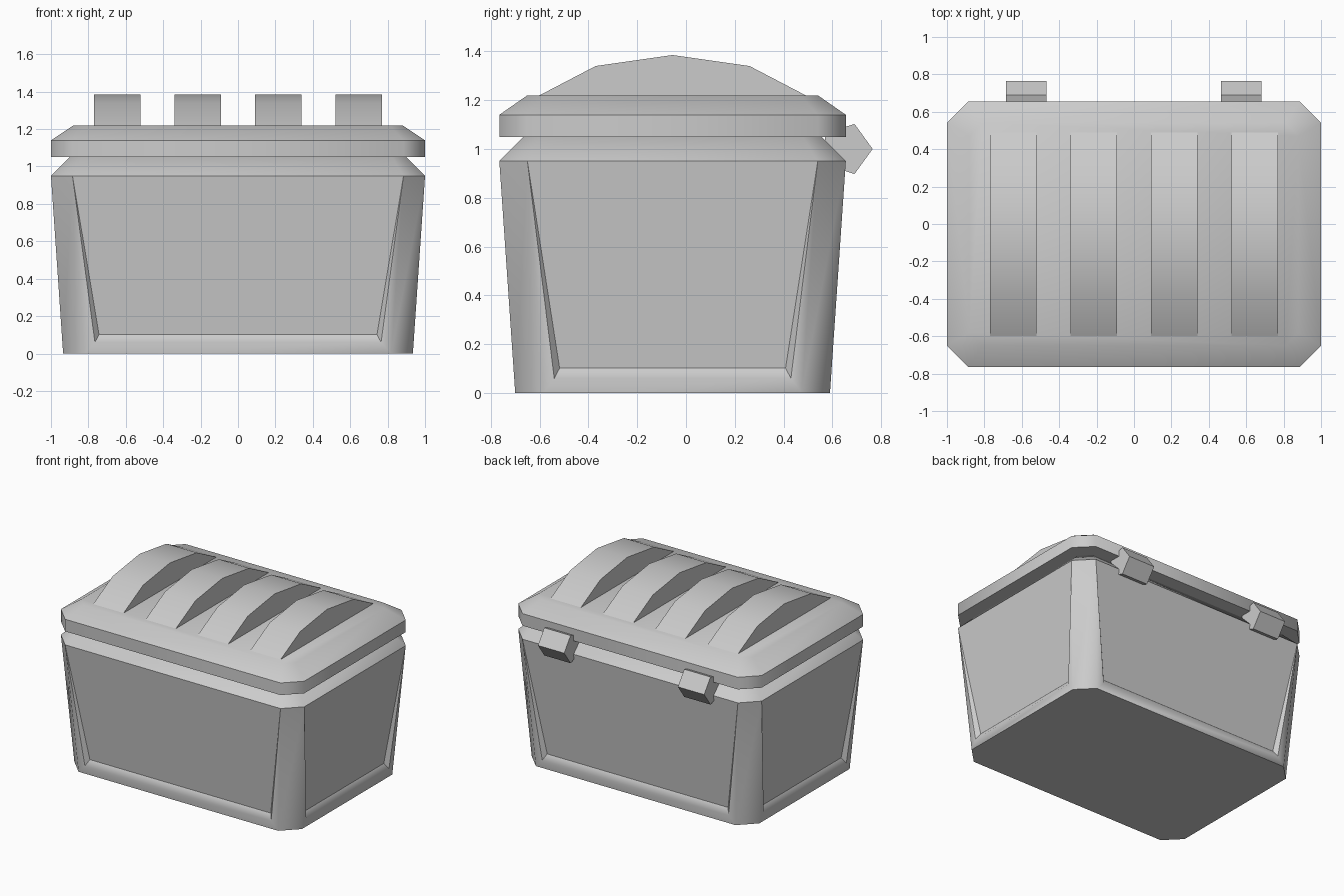
import bpy, bmesh, math
from mathutils import Vector

if "Cube" in bpy.data.objects:
    bpy.data.objects.remove(bpy.data.objects["Cube"])

GREY = bpy.data.materials.new("light_grey")
GREY.use_nodes = True
GREY.diffuse_color = (0.6, 0.6, 0.6, 1)
GREY.node_tree.nodes["Principled BSDF"].inputs["Base Color"].default_value = (0.6, 0.6, 0.6, 1)

MID_Y = -0.055          # centre of the box; the hinges stick out behind it


def finish(name, bm, angle=47):
    bmesh.ops.recalc_face_normals(bm, faces=bm.faces)
    mesh = bpy.data.meshes.new(name)
    bm.to_mesh(mesh)
    bm.free()
    mesh.materials.append(GREY)
    obj = bpy.data.objects.new(name, mesh)
    bpy.context.collection.objects.link(obj)
    bpy.ops.object.select_all(action='DESELECT')
    obj.select_set(True)
    bpy.context.view_layer.objects.active = obj
    bpy.ops.object.shade_smooth_by_angle(angle=math.radians(angle))
    return obj


def octagon(bm, hx, hy, z, cut):
    """Rectangle with cut corners, counter-clockwise from the front edge."""
    pts = [(cut - hx, -hy), (hx - cut, -hy), (hx, cut - hy), (hx, hy - cut),
           (hx - cut, hy), (cut - hx, hy), (-hx, hy - cut), (-hx, cut - hy)]
    return [bm.verts.new((x, y + MID_Y, z)) for x, y in pts]


def band(bm, low, high, sides=range(8)):
    for i in sides:
        j = (i + 1) % 8
        bm.faces.new((low[i], low[j], high[j], high[i]))


def panelled_wall(bm, a, b, c, d, inset):
    """Wall a-b (bottom) to d-c (top) with a panel sinking towards its foot."""
    along = (b.co - a.co).normalized()
    up = (d.co + c.co - a.co - b.co).normalized()
    inward = up.cross(along).normalized()
    if inward.dot(Vector((0, MID_Y, 0)) - a.co) < 0:
        inward.negate()
    p = [bm.verts.new(a.co + along * inset + up * 0.06),
         bm.verts.new(b.co - along * inset + up * 0.06)]
    q = [bm.verts.new(p[0].co + along * 0.022 + up * 0.04 + inward * 0.03),
         bm.verts.new(p[1].co - along * 0.022 + up * 0.04 + inward * 0.03)]
    for loop in ((a, b, p[1], p[0]), (a, p[0], d), (b, c, p[1]),     # frame
                 (p[0], p[1], q[1], q[0]), (p[0], q[0], d), (p[1], c, q[1])):
        bm.faces.new(loop)
    panel = bm.faces.new((q[0], q[1], c, d))
    for e in panel.edges:
        e.smooth = False


def prism(name, profile, x0, x1):
    """Extrude a (y, z) profile along x."""
    bm = bmesh.new()
    face = bm.faces.new([bm.verts.new((x0, y, z)) for y, z in profile])
    out = bmesh.ops.extrude_face_region(bm, geom=[face])["geom"]
    moved = [v for v in out if isinstance(v, bmesh.types.BMVert)]
    bmesh.ops.translate(bm, verts=moved, vec=(x1 - x0, 0, 0))
    return finish(name, bm)


# Box body: panelled walls, cut corners and a sloping neck
bm = bmesh.new()
foot = octagon(bm, 0.935, 0.645, 0, 0.115)
rim = octagon(bm, 1.0, 0.71, 0.95, 0.115)
neck = octagon(bm, 0.9, 0.61, 1.05, 0.075)
bm.faces.new(foot[::-1])
band(bm, foot, rim, (1, 3, 5, 7))
for i in (0, 2, 4, 6):
    j = (i + 1) % 8
    panelled_wall(bm, foot[i], foot[j], rim[j], rim[i], 0.055 if i % 4 == 0 else 0.045)
band(bm, rim, neck)
bm.faces.new(neck)
finish("box_body", bm)

# Lid slab with bevelled top
bm = bmesh.new()
under = octagon(bm, 1.0, 0.71, 1.05, 0.115)
edge = octagon(bm, 1.0, 0.71, 1.14, 0.115)
top = octagon(bm, 0.88, 0.595, 1.22, 0.07)
bm.faces.new(under[::-1])
band(bm, under, edge)
band(bm, edge, top)
bm.faces.new(top)
finish("lid", bm)

# Four arched ribs across the lid
arch = [(-0.545, 1.22), (-0.315, 1.34), (0, 1.385), (0.315, 1.34), (0.545, 1.22)]
arch = [(y + MID_Y, z) for y, z in arch]
for n, x in enumerate((-0.645, -0.215, 0.215, 0.645)):
    prism(f"lid_rib_{n + 1}", arch, x - 0.125, x + 0.125)

# Two five-sided hinge barrels at the back
pentagon = [(0.657 + 0.108 * math.cos(t), 1.0 + 0.108 * math.sin(t))
            for t in (k * math.tau / 5 for k in range(5))]
for side, x in (("right", -0.577), ("left", 0.573)):
    prism(f"{side}_hinge", pentagon, x - 0.108, x + 0.108)
